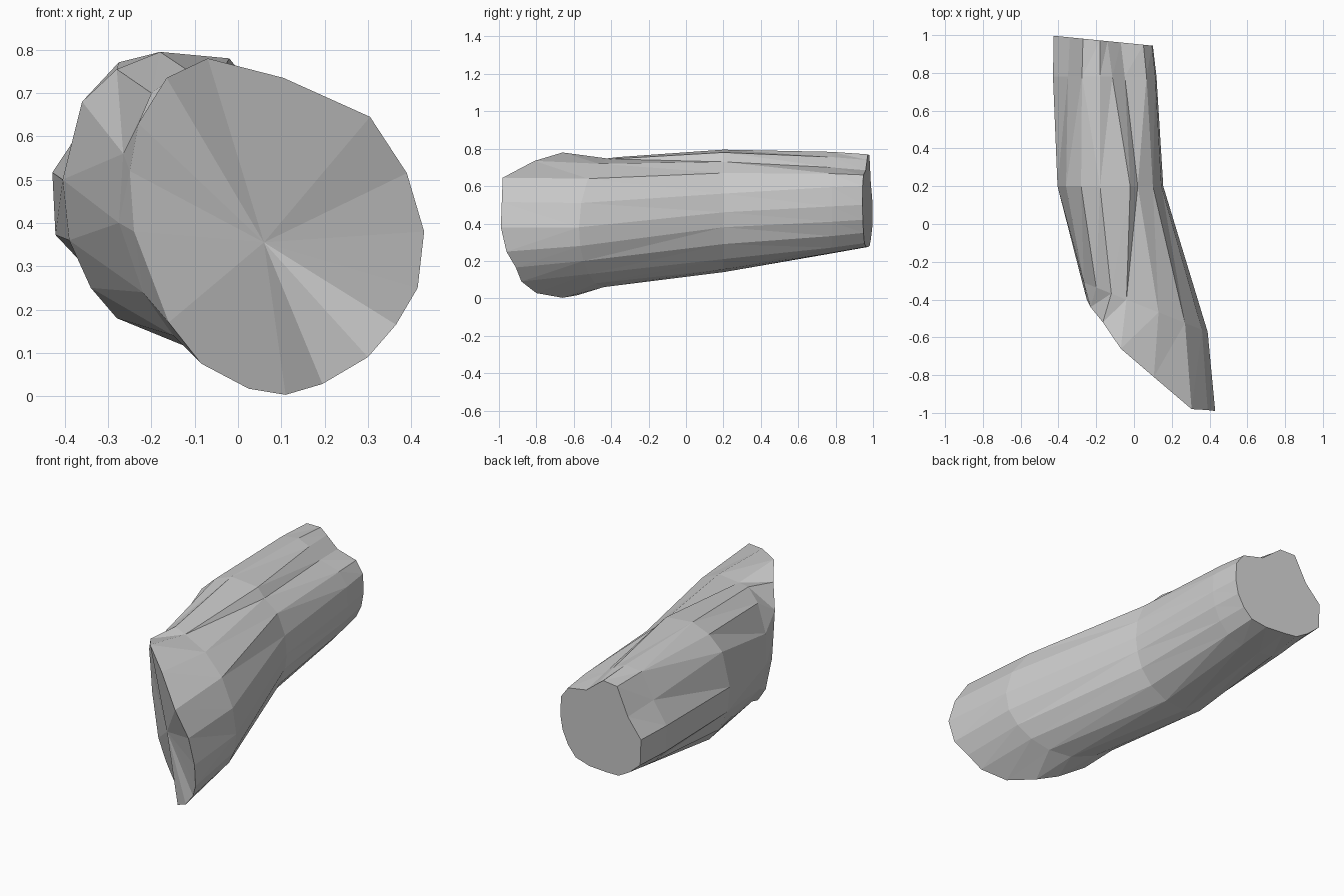
import bpy, bmesh
from mathutils import Vector

# Slanted front cut, as (x, z) outline with its depth
front_xz = [(.43, .38), (.39, .515), (.305, .645), (.105, .735), (-.07, .78), (-.165, .735),
            (-.23, .63), (-.25, .52), (-.24, .38), (-.16, .17), (-.085, .075), (.025, .017),
            (.11, .003), (.195, .028), (.3, .09), (.365, .165), (.415, .25)]
front_y = [-.99, -.985, -.98, -.81, -.66, -.52, -.44, -.40, -.40, -.46, -.5, -.58, -.66,
           -.8, -.88, -.91, -.96]

# Bend just behind the cut
bend_xz = [(.39, .38), (.36, .51), (.27, .64), (.13, .72), (-.04, .745), (-.12, .755),
           (-.2, .7), (-.265, .56), (-.275, .4), (-.22, .24), (-.15, .14), (-.06, .09),
           (.06, .06), (.17, .08), (.26, .13), (.33, .2), (.375, .28)]

# Middle of the log
mid_xz = [(.155, .46), (.145, .56), (.1, .67), (.02, .73), (-.02, .78), (-.18, .795),
          (-.28, .755), (-.36, .68), (-.405, .5), (-.39, .36), (-.34, .25), (-.28, .18),
          (-.17, .14), (-.05, .155), (.05, .21), (.115, .29), (.145, .38)]

# Notched back end
back_xz = [(.1, .5), (.095, .6), (.05, .66), (-.07, .685), (-.14, .74), (-.18, .77),
           (-.27, .765), (-.34, .62), (-.425, .52), (-.42, .38), (-.35, .32), (-.28, .28),
           (-.2, .275), (-.09, .275), (0, .295), (.05, .35), (.085, .42)]


def ring(outline, depth):
    return [Vector((x, depth(x), z)) for x, z in outline]


front = [Vector((x, y, z)) for (x, z), y in zip(front_xz, front_y)]
bend = ring(bend_xz, lambda x: -.44 - .4 * (x - .06))
mid = ring(mid_xz, lambda x: .2)
back = ring(back_xz, lambda x: .97 - .1 * (x + .16))

# Slight swelling just before the back end
axis = Vector((-.16, .78, .5))
swell = []
for m, b in zip(mid, back):
    p = m.lerp(b, .8)
    p.y = .78
    swell.append(axis + (p - axis) * 1.03)

# Bark: bridge the rings
bm = bmesh.new()
rings = [[bm.verts.new(p) for p in r] for r in (front, bend, mid, swell, back)]
n = len(front)
for a, b in zip(rings, rings[1:]):
    for i in range(n):
        j = (i + 1) % n
        bm.faces.new((a[i], a[j], b[j], b[i]))

# Cut ends: fans around a centre point
for r, centre in ((rings[0], (.06, -.7, .355)), (rings[-1], (-.16, .97, .51))):
    c = bm.verts.new(centre)
    for i in range(n):
        bm.faces.new((r[i], r[(i + 1) % n], c))

bmesh.ops.triangulate(bm, faces=bm.faces[:])
bmesh.ops.recalc_face_normals(bm, faces=bm.faces[:])
mesh = bpy.data.meshes.new("log")
bm.to_mesh(mesh)
bm.free()
log = bpy.data.objects.new("log", mesh)
bpy.context.collection.objects.link(log)
